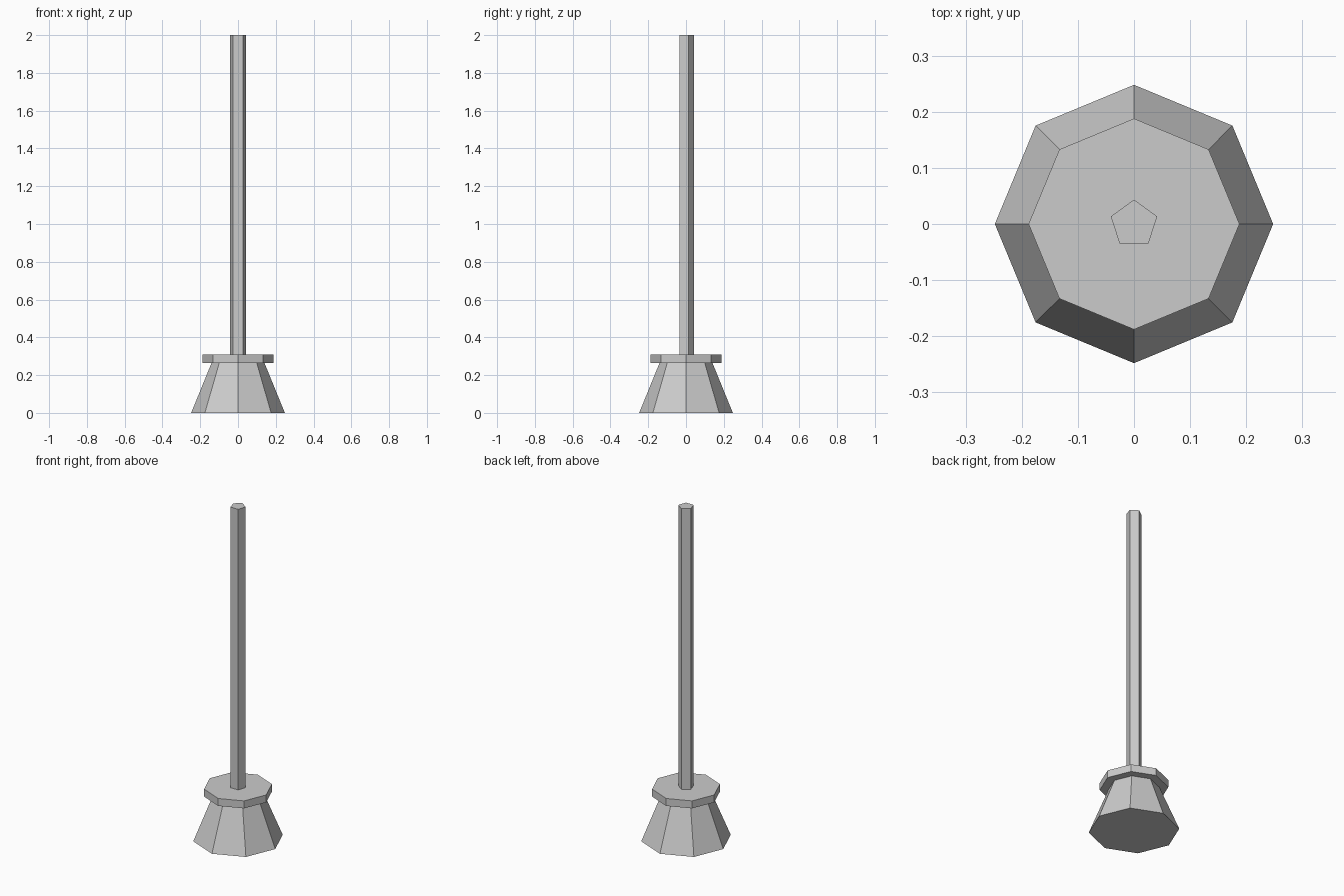
import bpy

if "Cube" in bpy.data.objects:
    bpy.data.objects.remove(bpy.data.objects["Cube"])


def prism(name, sides, r_bottom, r_top, z0, z1):
    """Upright flat-faced prism or frustum with one corner pointing to +y."""
    bpy.ops.mesh.primitive_cone_add(
        vertices=sides, radius1=r_bottom, radius2=r_top,
        depth=z1 - z0, location=(0, 0, (z0 + z1) / 2))
    obj = bpy.context.object
    obj.name = obj.data.name = name
    return obj


# Tapered octagonal foot
prism("base", 8, 0.248, 0.14, 0.0, 0.265)
# Wider octagonal plate on top of the foot
prism("collar", 8, 0.188, 0.188, 0.265, 0.31)
# Slim five-sided post
prism("pole", 5, 0.0435, 0.0435, 0.31, 2.0)
